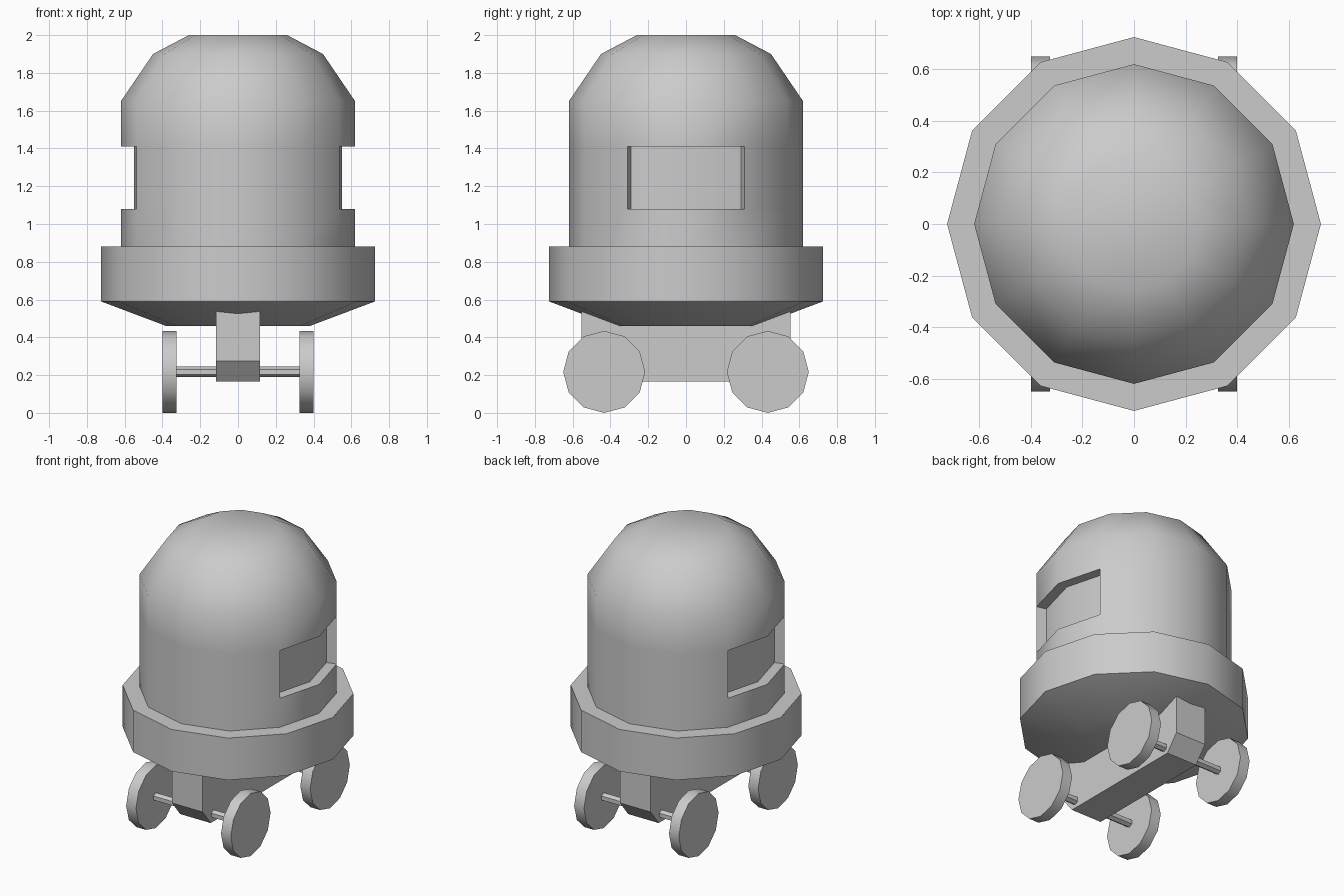
import bpy, bmesh
from math import sin, cos, pi, radians

if "Cube" in bpy.data.objects:
    bpy.data.objects.remove(bpy.data.objects["Cube"])

SIDES = 12


def finish(bm, name):
    """Turn a bmesh into a smooth-shaded object with sharp edges kept."""
    bmesh.ops.recalc_face_normals(bm, faces=bm.faces[:])
    mesh = bpy.data.meshes.new(name)
    bm.to_mesh(mesh)
    bm.free()
    obj = bpy.data.objects.new(name, mesh)
    bpy.context.collection.objects.link(obj)
    bpy.ops.object.select_all(action='DESELECT')
    obj.select_set(True)
    bpy.context.view_layer.objects.active = obj
    bpy.ops.object.shade_smooth_by_angle(angle=radians(38))
    return obj


def lathe(bm, profile, sides, axis='Z', centre=(0, 0, 0)):
    """Stack rings of (radius, height) along z or x, with capped ends."""
    rings = []
    for r, h in profile:
        ring = []
        for i in range(sides):
            a = 2 * pi * i / sides
            u, v = r * cos(a), r * sin(a)
            p = (u, v, h) if axis == 'Z' else (h, v, u)
            ring.append(bm.verts.new([p[k] + centre[k] for k in range(3)]))
        rings.append(ring)
    for lo, hi in zip(rings, rings[1:]):
        for i in range(sides):
            j = (i + 1) % sides
            bm.faces.new((lo[i], lo[j], hi[j], hi[i]))
    bm.faces.new(rings[0])
    bm.faces.new(rings[-1])


# Domed body with skirt rim and shallow underside
WIN_LOW, WIN_HIGH, DEPTH = 1.08, 1.41, 0.068
bm = bmesh.new()
lathe(bm, [(0.38, 0.46), (0.725, 0.59), (0.725, 0.88), (0.62, 0.88),
           (0.62, WIN_LOW), (0.62, WIN_HIGH), (0.62, 1.65),
           (0.45, 1.90), (0.26, 2.0)], SIDES)

# Recessed window on each side, following the two wall facets
for s in (1, -1):
    panel = [f for f in bm.faces
             if WIN_LOW < f.calc_center_median().z < WIN_HIGH
             and f.calc_center_median().x * s > 0.5]
    new = bmesh.ops.extrude_face_region(bm, geom=panel)['geom']
    for v in new:
        if isinstance(v, bmesh.types.BMVert):
            if abs(v.co.y) < 0.01:
                v.co.x -= s * DEPTH / cos(pi / 12)
            else:
                v.co.x -= s * DEPTH * cos(pi / 12)
                v.co.y -= (1 if v.co.y > 0 else -1) * DEPTH * sin(pi / 12)
    old = [f for f in panel if f.is_valid]
    if old:
        bmesh.ops.delete(bm, geom=old, context='FACES')
finish(bm, "domed_body")

# Chassis block with chamfered ends
half = [(0.553, 0.57), (0.553, 0.275), (0.465, 0.165)]
outline = half + [(-y, z) for y, z in reversed(half)]
bm = bmesh.new()
left = [bm.verts.new((-0.117, y, z)) for y, z in outline]
right = [bm.verts.new((0.117, y, z)) for y, z in outline]
bm.faces.new(left)
bm.faces.new(right)
for i in range(len(outline)):
    j = (i + 1) % len(outline)
    bm.faces.new((left[i], left[j], right[j], right[i]))
finish(bm, "chassis_block")

# Axles and wheels
for end, y in (("front", -0.433), ("back", 0.433)):
    bm = bmesh.new()
    lathe(bm, [(0.028, -0.34), (0.028, 0.34)], 6, 'X', (0, y, 0.217))
    finish(bm, end + "_axle")
    for side, s in (("left", -1), ("right", 1)):
        bm = bmesh.new()
        lathe(bm, [(0.217, s * 0.325), (0.217, s * 0.40)], SIDES, 'X', (0, y, 0.217))
        finish(bm, f"{end}_{side}_wheel")
